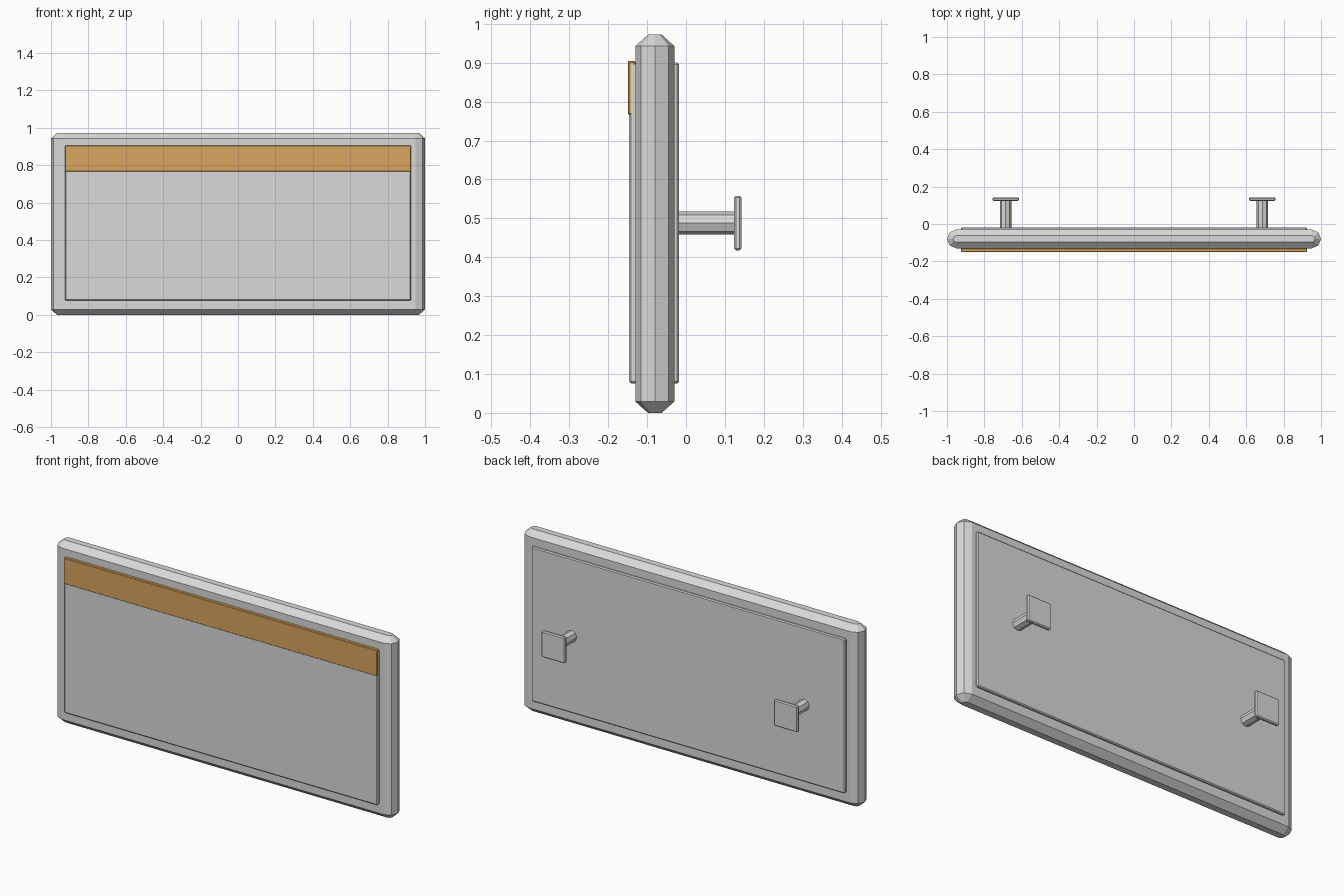
import bpy
import bmesh
from math import pi, cos, sin

cube = bpy.data.objects.get("Cube")
if cube:
    bpy.data.objects.remove(cube, do_unlink=True)


def make_material(name, color):
    mat = bpy.data.materials.new(name)
    mat.use_nodes = True
    mat.diffuse_color = color
    mat.node_tree.nodes["Principled BSDF"].inputs["Base Color"].default_value = color
    return mat


GREY = make_material("light grey", (0.7, 0.7, 0.7, 1))
AMBER = make_material("amber", (0.69, 0.38, 0.11, 1))


def finish(name, bm, mat):
    bmesh.ops.recalc_face_normals(bm, faces=bm.faces)
    mesh = bpy.data.meshes.new(name)
    bm.to_mesh(mesh)
    bm.free()
    mesh.materials.append(mat)
    obj = bpy.data.objects.new(name, mesh)
    bpy.context.collection.objects.link(obj)
    return obj


def box(name, x, y, z, mat, bevel):
    """Box from (min, max) ranges, with a narrow chamfer."""
    bm = bmesh.new()
    bmesh.ops.create_cube(bm, size=1)
    for v in bm.verts:
        for i, (lo, hi) in enumerate((x, y, z)):
            v.co[i] = hi if v.co[i] > 0 else lo
    bmesh.ops.bevel(bm, geom=bm.edges[:], offset=bevel, segments=1, affect='EDGES')
    return finish(name, bm, mat)


# Sign body: stacked rounded-end outlines, drawn in at the top and bottom
def rounded_outline(bm, radius, z, half=0.95, mid_y=-0.08, steps=4):
    ring = []
    for side in (1, -1):
        for i in range(steps + 1):
            a = -pi / 2 + pi * i / steps
            ring.append(bm.verts.new((side * (half + radius * cos(a)),
                                      mid_y + side * radius * sin(a), z)))
    return ring


bm = bmesh.new()
rings = [rounded_outline(bm, r, z) for r, z in
         ((0.0175, 0), (0.05, 0.029), (0.05, 0.943), (0.0175, 0.972))]
for low, high in zip(rings, rings[1:]):
    for i in range(len(low)):
        j = (i + 1) % len(low)
        bm.faces.new((low[i], low[j], high[j], high[i]))
bm.faces.new(rings[0])
bm.faces.new(rings[-1])
finish("sign_body", bm, GREY)

# Raised panels and the header band
WIDTH = (-0.925, 0.925)
box("front_panel", WIDTH, (-0.1465, -0.12), (0.076, 0.9), GREY, 0.005)
box("back_panel", WIDTH, (-0.04, -0.0175), (0.076, 0.9), GREY, 0.005)
box("header_band", WIDTH, (-0.149, -0.13), (0.766, 0.905), AMBER, 0.003)

# Wall mounts: an octagonal post with a square plate on each side
MOUNT_Z = 0.488
for side, label in ((1, "left"), (-1, "right")):
    x = side * 0.686
    bm = bmesh.new()
    bmesh.ops.create_cone(bm, cap_ends=True, segments=8, radius1=0.03,
                          radius2=0.03, depth=0.15)
    post = finish(label + "_mount_post", bm, GREY)
    post.rotation_euler.x = pi / 2
    post.location = (x, 0.055, MOUNT_Z)
    box(label + "_mount_plate", (x - 0.07, x + 0.07), (0.123, 0.1425),
        (MOUNT_Z - 0.07, MOUNT_Z + 0.07), GREY, 0.005)
